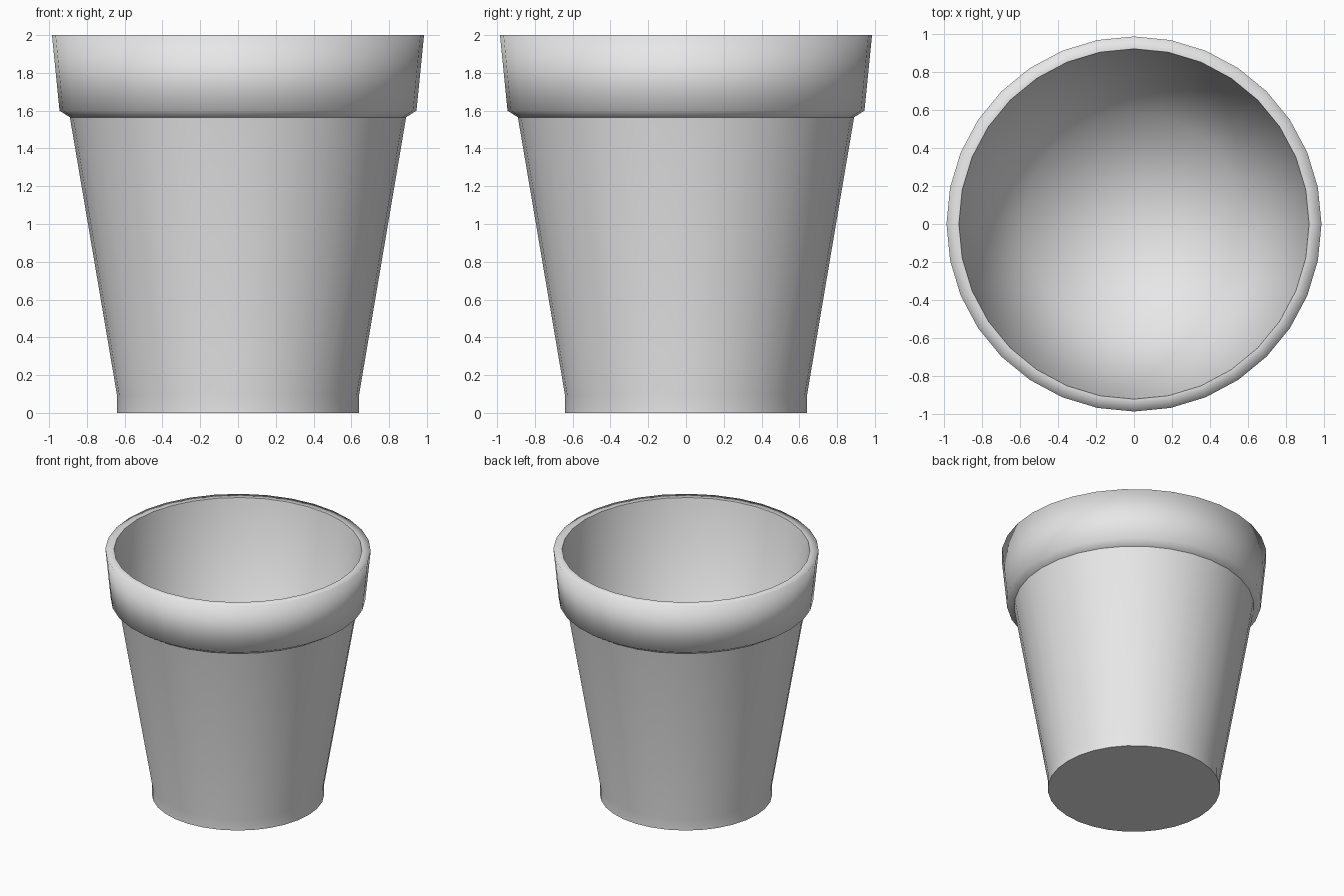
import bpy, bmesh, math

default = bpy.data.objects.get("Cube")
if default:
    bpy.data.objects.remove(default, do_unlink=True)

SIDES = 32

# Plain light grey clay
clay = bpy.data.materials.new("light_grey_clay")
clay.use_nodes = True
grey = (0.8, 0.8, 0.8, 1)
clay.diffuse_color = grey
clay.node_tree.nodes["Principled BSDF"].inputs["Base Color"].default_value = grey

# Profile from the base up the outside, over the rim and down the inside:
# radius, height, crisp edge
PROFILE = [
    (0.64, 0.0, True),      # foot
    (0.64, 0.09, False),
    (0.89, 1.565, True),    # under the collar
    (0.945, 1.6, False),
    (0.985, 2.0, False),    # outer lip
    (0.92, 2.0, True),      # inner lip
    (0.58, 0.08, False),    # inner floor
]


def lathe(name, profile, material):
    """Revolve a profile into a closed, smooth-shaded body."""
    bm = bmesh.new()
    rings = []
    for radius, z, _ in profile:
        ring = []
        for i in range(SIDES):
            a = math.tau * i / SIDES
            ring.append(bm.verts.new((radius * math.cos(a), radius * math.sin(a), z)))
        rings.append(ring)
    for low, high in zip(rings, rings[1:]):
        for i in range(SIDES):
            j = (i + 1) % SIDES
            bm.faces.new((low[i], low[j], high[j], high[i]))
    # Underside and inner floor
    bm.faces.new(list(reversed(rings[0])))
    centre = bm.verts.new((0, 0, profile[-1][1]))
    for i in range(SIDES):
        bm.faces.new((rings[-1][i], rings[-1][(i + 1) % SIDES], centre))
    bmesh.ops.recalc_face_normals(bm, faces=bm.faces[:])
    for face in bm.faces:
        face.smooth = True
    for ring, (_, _, crisp) in zip(rings, profile):
        if crisp:
            for i in range(SIDES):
                bm.edges.get((ring[i], ring[(i + 1) % SIDES])).smooth = False
    mesh = bpy.data.meshes.new(name)
    bm.to_mesh(mesh)
    bm.free()
    mesh.materials.append(material)
    obj = bpy.data.objects.new(name, mesh)
    bpy.context.collection.objects.link(obj)
    return obj


lathe("flower_pot", PROFILE, clay)
